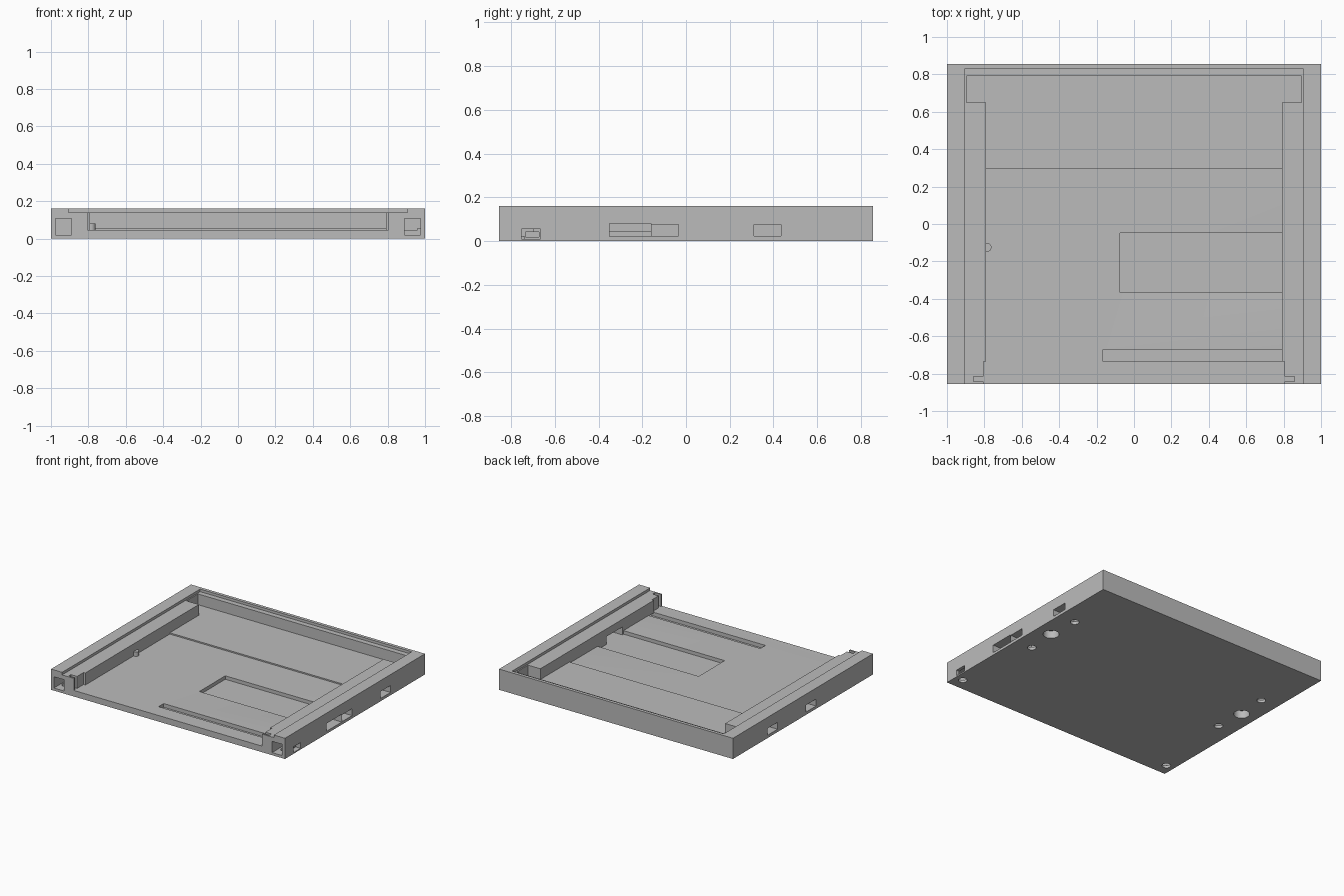
import bpy
import bmesh
from mathutils import Matrix, Vector

if "Cube" in bpy.data.objects:
    bpy.data.objects.remove(bpy.data.objects["Cube"], do_unlink=True)

grey = bpy.data.materials.new("plain grey")
grey.use_nodes = True
COLOUR = (0.5, 0.5, 0.5, 1)
grey.diffuse_color = COLOUR
grey.node_tree.nodes["Principled BSDF"].inputs["Base Color"].default_value = COLOUR


def make_object(name, bm):
    mesh = bpy.data.meshes.new(name)
    bm.to_mesh(mesh)
    bm.free()
    mesh.materials.append(grey)
    obj = bpy.data.objects.new(name, mesh)
    bpy.context.collection.objects.link(obj)
    return obj


def box(name, x, y, z):
    """Box from (low, high) ranges on each axis."""
    bm = bmesh.new()
    size = Vector((x[1] - x[0], y[1] - y[0], z[1] - z[0]))
    mid = Vector((x[0] + x[1], y[0] + y[1], z[0] + z[1])) / 2
    bmesh.ops.create_cube(bm, size=1, matrix=Matrix.Translation(mid) @ Matrix.Diagonal(size.to_4d()))
    return make_object(name, bm)


def cylinder(name, x, y, z, radius):
    bm = bmesh.new()
    mid = Vector((x, y, (z[0] + z[1]) / 2))
    bmesh.ops.create_cone(bm, cap_ends=True, segments=32, radius1=radius, radius2=radius,
                          depth=z[1] - z[0], matrix=Matrix.Translation(mid))
    return make_object(name, bm)


def combine(target, tool, operation="DIFFERENCE"):
    """Apply a boolean and remove the tool."""
    mod = target.modifiers.new("cut", "BOOLEAN")
    mod.operation = operation
    mod.solver = "EXACT"
    mod.object = tool
    graph = bpy.context.evaluated_depsgraph_get()
    mesh = bpy.data.meshes.new_from_object(target.evaluated_get(graph))
    target.modifiers.clear()
    target.data = mesh
    bpy.data.objects.remove(tool, do_unlink=True)


def cut(x, y, z):
    combine(tray, box("cutter", x, y, z))


def drill(x, y, top, radius):
    combine(tray, cylinder("cutter", x, y, (-0.05, top), radius))


# Tray body
tray = box("tray_body", (-1, 1), (-0.855, 0.855), (0, 0.16))
OUT = 1.1
TOP = 0.3
FLOOR = 0.047

# Shallow lid recess, main pocket with a slightly raised rear floor
cut((-0.905, 0.905), (-OUT, 0.83), (0.14, TOP))
cut((-0.79, 0.79), (-OUT, 0.295), (FLOOR, TOP))
cut((-0.79, 0.79), (0.28, 0.79), (0.057, TOP))
cut((-0.895, 0.895), (0.65, 0.79), (0.057, TOP))

# Wider front mouth with locating slots
cut((-0.805, 0.805), (-OUT, -0.735), (FLOOR, TOP))
cut((-0.858, 0.858), (-0.842, -0.815), (FLOOR, TOP))

# Floor pocket and its side opening
cut((-0.075, 0.79), (-0.365, -0.048), (0.02, 0.1))
cut((0.7, OUT), (-0.35, -0.16), (0.02, 0.08))

# Narrow floor channel leading out through the side
cut((-0.165, 0.79), (-0.735, -0.672), (0.018, 0.1))
cut((0.7, OUT), (-0.735, -0.672), (0.018, 0.042))
cut((0.96, OUT), (-0.752, -0.665), (0.01, 0.054))

for side in (-1, 1):
    # Front corner sockets and side sockets
    cut(sorted((side * 0.89, side * 0.975)), (-OUT, -0.7), (0.02, 0.107))
    for y in (-0.097, 0.372):
        cut(sorted((side * 0.81, side * OUT)), (y - 0.062, y + 0.062), (0.022, 0.075))
        drill(side * 0.857, y, 0.04, 0.031)
    # Underside holes
    drill(side * 0.935, -0.76, 0.04, 0.031)
    drill(side * 0.875, 0.135, 0.06, 0.056)

# Small round stop against the rail
combine(tray, cylinder("stop_pin", -0.785, -0.125, (0.03, 0.08), 0.023), "UNION")

tray.data.materials.clear()
tray.data.materials.append(grey)
for face in tray.data.polygons:
    face.material_index = 0
bpy.context.view_layer.objects.active = tray
tray.select_set(True)
bpy.ops.object.shade_smooth_by_angle()
